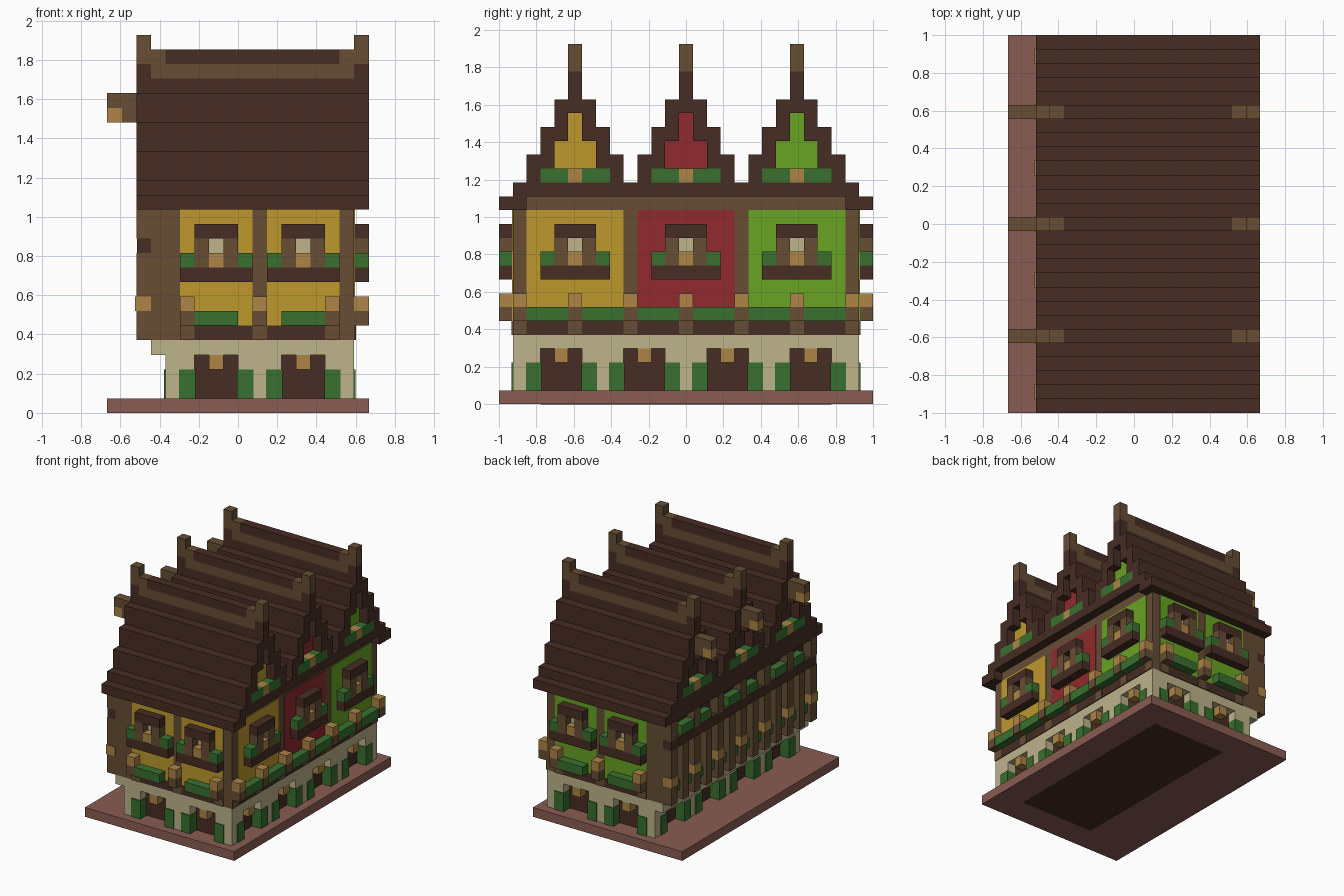
import bpy, bmesh
from mathutils import Matrix, Vector

if "Cube" in bpy.data.objects:
    bpy.data.objects.remove(bpy.data.objects["Cube"], do_unlink=True)

V = 2 / 27                      # size of one building block
ORIGIN = Vector((-9, -13.5, 0))
PALETTE = {
    "dark_timber": "462D23", "brown_timber": "664D34", "amber": "AD8546",
    "cream_plaster": "BDB38B", "leaf_green": "39702F", "yellow_paint": "BD992D",
    "red_paint": "912A2E", "lime_paint": "68A322", "paving": "895C52",
}


def linear(c):
    return c / 12.92 if c <= 0.04045 else ((c + 0.055) / 1.055) ** 2.4


mats = {}
for name, code in PALETTE.items():
    rgb = [linear(b / 255) for b in bytes.fromhex(code)]
    m = bpy.data.materials.new(name)
    m.use_nodes = True
    m.diffuse_color = (*rgb, 1)
    m.node_tree.nodes["Principled BSDF"].inputs["Base Color"].default_value = (*rgb, 1)
    mats[name] = m

parts = {}                      # (part name, material) -> list of boxes


def box(name, mat, x0, x1, y0, y1, z0, z1):
    parts.setdefault((name, mat), []).append((x0, x1, y0, y1, z0, z1))


def wall_box(side, name, mat, u0, u1, d0, d1, z0, z1):
    """Box on a wall: u runs along it, d points out of it."""
    name = side + "_" + name
    if side == "front":
        box(name, mat, u0, u1, 1 - d1, 1 - d0, z0, z1)
    elif side == "back":
        box(name, mat, u0, u1, 26 + d0, 26 + d1, z0, z1)
    elif side == "right":
        box(name, mat, 17 + d0, 17 + d1, u0, u1, z0, z1)
    else:
        plane = 4 if z0 < 5 else 3
        box(name, mat, plane - d1, plane - d0, u0, u1, z0, z1)


def doors(side, starts, lo, hi):
    edge = lo
    for s in starts:
        wall_box(side, "piers", "cream_plaster", edge, s, -1, 0, 1, 4)
        edge = s + 3
        wall_box(side, "lanterns", "amber", s + 1, s + 2, -1, -0.05, 3, 4)
        for b in (s - 1, s + 3):
            wall_box(side, "bushes", "leaf_green", b - .06, b + 1.06, -1, .1, 1, 3)
    wall_box(side, "piers", "cream_plaster", edge, hi, -1, 0, 1, 4)


def window(side, c):
    """Bay window centred on block c."""
    wall_box(side, "lintels", "dark_timber", c - 1, c + 2, 0, 1, 12, 13)
    wall_box(side, "sills", "dark_timber", c - 2, c + 3, 0, 1, 9, 10)
    for s in (-1, 1):
        wall_box(side, "window_frames", "brown_timber", c + s, c + s + 1, 0, 1, 10, 12)
        wall_box(side, "window_plants", "leaf_green", c + 2 * s, c + 2 * s + 1, 0, 1, 10, 11)
    wall_box(side, "panes", "cream_plaster", c, c + 1, 0, .12, 11, 12)
    wall_box(side, "window_lamps", "amber", c, c + 1, 0, .95, 10, 11)


def fence_post(side, u):
    wall_box(side, "fence_posts", "brown_timber", u, u + 1, 0, 1, 6, 7)
    wall_box(side, "fence_posts", "brown_timber", u, u + 1, 0, .11, 5, 6)
    wall_box(side, "post_caps", "amber", u, u + 1, 0, 1, 7, 8)


# Paving and ground floor
box("paving", "paving", 0, 18, 0, 27, 0, 1)
box("floor_underside", "dark_timber", 6, 15, 3, 24, -.01, .1)
box("ground_core", "dark_timber", 5, 16, 2, 25, 1, 4)
box("ground_band", "cream_plaster", 3, 17, 1, 26, 4, 5)
for side in ("front", "back"):
    doors(side, (6, 12), 4, 17)
for side in ("left", "right"):
    doors(side, (3, 9, 15, 21), 1, 26)

# Upper floor: timber body with painted panels
box("upper_body", "brown_timber", 3, 17, 1, 26, 5, 14)
for side, paint in (("front", "yellow_paint"), ("back", "lime_paint")):
    for c in (7, 13):
        wall_box(side, "panels", paint, c - 2, c + 3, 0, .05, 6, 14)
        window(side, c)
        wall_box(side, "planters", "leaf_green", c - 1, c + 2, 0, 1, 6, 7)
        lo = 6 if c < 10 else 11
        wall_box(side, "troughs", "dark_timber", lo, lo + 4, 0, .08, 5, 6)
    for u in (5, 10, 15):
        fence_post(side, u)

BAYS = ((5, "yellow_paint"), (13, "red_paint"), (21, "lime_paint"))
for c, paint in BAYS:
    wall_box("right", "panels_" + paint.split("_")[0], paint, c - 3, c + 4, 0, .05, 6, 14)
    window("right", c)
wall_box("right", "trough", "dark_timber", 1, 26, 0, .08, 5, 6)
for u in range(1, 26, 4):
    fence_post("right", u)
    if u < 25:
        wall_box("right", "planters", "leaf_green", u + 1, u + 4, 0, .9, 6, 7)

# Gallery along the left side
wall_box("left", "gallery_back", "dark_timber", 2, 25, 0, .05, 5, 14)
wall_box("left", "gallery_rail", "dark_timber", 1, 26, 0, .95, 11, 12)
for u in range(1, 26, 2):
    wall_box("left", "gallery_posts", "brown_timber", u, u + 1, 0, 1, 5, 11)
    if u % 4 == 1:
        wall_box("left", "gallery_caps", "amber", u - .05, u + 1.05, 0, 1.1, 7, 8)
        wall_box("left", "gallery_posts", "brown_timber", u, u + 1, 0, 1, 12, 14)
    if u < 25:
        wall_box("left", "gallery_plants", "leaf_green", u + 1, u + 2, 0, .6, 6, 7)
for c, _ in BAYS:
    wall_box("left", "upper_planters", "leaf_green", c - 2, c, 0, .9, 12, 13)
    wall_box("left", "upper_planters", "leaf_green", c + 1, c + 3, 0, .9, 12, 13)

# Eaves
for y in (0, 25):
    box("eaves", "dark_timber", 2, 18, y, y + 2, 14, 15)
box("eaves", "dark_timber", 2, 16, 2, 25, 14, 15)
box("eaves", "dark_timber", 2, 18, 1, 26, 15, 16)
box("gable_beam", "brown_timber", 16, 17, 2, 25, 14, 15)

# Three stepped roofs with recessed gable fields
HOLES = {16: 2, 17: 1, 18: 1, 19: 0, 20: 0}
for c, paint in BAYS:
    for z in range(16, 22):
        half = 3 - (z - 16) // 2
        box("roof", "dark_timber", 3, 16, c - half, c + half + 1, z, z + 1)
        hole = HOLES.get(z, -1)
        for x0, x1 in ((2, 3), (16, 18)):
            if hole < 0:
                box("gable_trim", "dark_timber", x0, x1, c - half, c + half + 1, z, z + 1)
            else:
                box("gable_trim", "dark_timber", x0, x1, c - half, c - hole, z, z + 1)
                box("gable_trim", "dark_timber", x0, x1, c + hole + 1, c + half + 1, z, z + 1)
        if z > 16 and hole >= 0:
            box("gable_field_" + paint.split("_")[0], paint, 16, 17, c - hole, c + hole + 1, z, z + 1)
    for x in (2, 17):
        for s in (-2, 1):
            box("gable_plants", "leaf_green", x, x + 1, c + s, c + s + 2, 16, 17)
        box("gable_lamps", "amber", x, x + 1, c, c + 1, 16, 17)
    box("gable_sill", "dark_timber", 16, 17, c - 2, c + 3, 16, 17)
    # Ridge with raised ends
    box("ridge", "dark_timber", 2, 18, c, c + 1, 22, 23)
    box("ridge_trim", "brown_timber", 3, 17, c, c + 1, 23, 24)
    box("ridge", "dark_timber", 4, 16, c, c + 1, 24, 25)
    for x, x2 in ((2, 2), (17, 16)):
        box("ridge", "dark_timber", x, x + 1, c, c + 1, 23, 24)
        box("ridge_trim", "brown_timber", x2, x2 + 2, c, c + 1, 24, 25)
        box("ridge_trim", "brown_timber", x, x + 1, c, c + 1, 25, 26)
    # Hoist beam
    box("hoist_beam", "brown_timber", 0, 2, c, c + 1, 21, 22)
    box("hoist_beam", "brown_timber", 1, 2, c, c + 1, 20, 21)
    box("hoist_lamp", "amber", 0, 1, c, c + 1, 20, 21)

# Build one mesh for each part
for (name, mat), boxes in parts.items():
    bm = bmesh.new()
    for x0, x1, y0, y1, z0, z1 in boxes:
        mid = Vector((x0 + x1, y0 + y1, z0 + z1)) / 2 + ORIGIN
        size = Vector((x1 - x0, y1 - y0, z1 - z0)) * V
        bmesh.ops.create_cube(bm, matrix=Matrix.LocRotScale(mid * V, None, size))
    mesh = bpy.data.meshes.new(name)
    bm.to_mesh(mesh)
    bm.free()
    mesh.materials.append(mats[mat])
    bpy.context.collection.objects.link(bpy.data.objects.new(name, mesh))
